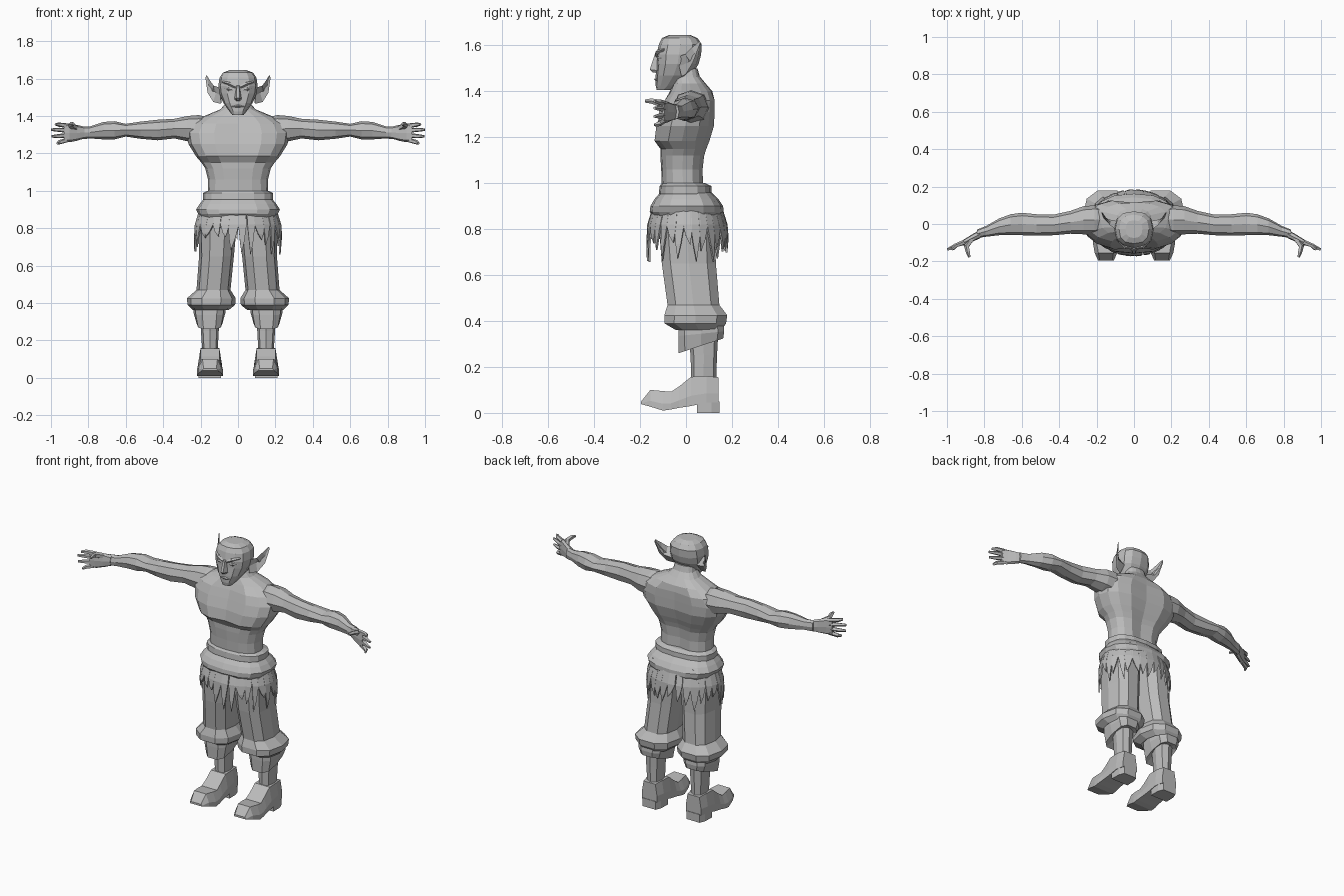
import bpy, bmesh, math, random
from mathutils import Vector

random.seed(4)
grey = bpy.data.materials.new("plain_grey")
grey.diffuse_color = (0.5, 0.5, 0.5, 1)


def add_object(name, bm, mirror=False):
    bmesh.ops.recalc_face_normals(bm, faces=bm.faces)
    me = bpy.data.meshes.new(name)
    bm.to_mesh(me)
    bm.free()
    me.materials.append(grey)
    ob = bpy.data.objects.new(name, me)
    bpy.context.collection.objects.link(ob)
    if mirror:
        m = ob.modifiers.new("mirror", 'MIRROR')
        m.use_mirror_merge = False
    return ob


def loft(name, rings, mirror=False):
    """Skin a list of point rings and cap both ends."""
    bm = bmesh.new()
    vs = [[bm.verts.new(p) for p in r] for r in rings]
    n = len(vs[0])
    for a, b in zip(vs, vs[1:]):
        for i in range(n):
            j = (i + 1) % n
            bm.faces.new((a[i], a[j], b[j], b[i]))
    bm.faces.new(vs[0])
    bm.faces.new(vs[-1])
    return add_object(name, bm, mirror)


def oval(u0, u1, v0, v1, n, power=2.5):
    """Rounded-box outline filling the given ranges."""
    out = []
    for i in range(n):
        a = 2 * math.pi * i / n
        c, s = math.cos(a), math.sin(a)
        u = math.copysign(abs(c) ** (2 / power), c)
        v = math.copysign(abs(s) ** (2 / power), s)
        out.append(((u0 + u1) / 2 + u * (u1 - u0) / 2, (v0 + v1) / 2 + v * (v1 - v0) / 2))
    return out


def upright(name, rows, n, mirror=False, power=2.5, tilt=None):
    """Rows are z, x0, x1, y0, y1; tilt lists a z slope along y per row."""
    rings = []
    for k, (z, x0, x1, y0, y1) in enumerate(rows):
        t = tilt[k] if tilt else 0
        rings.append([(x, y, z + t * (y - (y0 + y1) / 2)) for x, y in oval(x0, x1, y0, y1, n, power)])
    return loft(name, rings, mirror)


def sym(rows):
    return [(z, -w, w, y0, y1) for z, w, y0, y1 in rows]


def limb(name, pts, mirror=True, n=6):
    """Tapered rod through points (x, y, z, radius)."""
    rings = []
    for k, p in enumerate(pts):
        d = Vector(pts[min(k + 1, len(pts) - 1)][:3]) - Vector(pts[max(k - 1, 0)][:3])
        q = d.to_track_quat('Z', 'Y')
        rings.append([Vector(p[:3]) + q @ Vector((p[3] * math.cos(i * math.tau / n),
                      p[3] * math.sin(i * math.tau / n), 0)) for i in range(n)])
    return loft(name, rings, mirror)


# Torso with chest step, breastbone groove and spine groove
torso = upright("torso", sym([
    (0.97, .162, -.105, .08), (1.06, .16, -.108, .078), (1.12, .175, -.112, .085),
    (1.15, .195, -.112, .095), (1.185, .225, -.145, .11), (1.25, .265, -.137, .13),
    (1.31, .275, -.118, .132), (1.36, .25, -.10, .132), (1.40, .18, -.07, .115),
    (1.435, .095, -.055, .085), (1.465, .068, -.05, .06), (1.50, .06, -.045, .05)]), 16)
for v in torso.data.vertices:
    if abs(v.co.x) < .01 and v.co.z < 1.39:
        if v.co.y > 0:
            v.co.y -= .018
        elif v.co.z > 1.17:
            v.co.y += .022

# Head
upright("head", sym([
    (1.405, .03, -.127, -.07), (1.425, .045, -.132, -.03), (1.47, .078, -.132, .025),
    (1.52, .1, -.128, .055), (1.56, .105, -.128, .066), (1.605, .099, -.118, .068),
    (1.632, .08, -.105, .05), (1.645, .045, -.075, .02)]), 12)

# Nose, brows, eyes, lips
loft("nose", [[(-.008, -.12, 1.565), (.008, -.12, 1.565), (.006, -.136, 1.56), (-.006, -.136, 1.56)],
              [(-.016, -.12, 1.52), (.016, -.12, 1.52), (.008, -.15, 1.52), (-.008, -.15, 1.52)],
              [(-.022, -.12, 1.49), (.022, -.12, 1.49), (.008, -.158, 1.495), (-.008, -.158, 1.495)],
              [(-.012, -.12, 1.48), (.012, -.12, 1.48), (.006, -.145, 1.482), (-.006, -.145, 1.482)]])
limb("brow", [(.012, -.128, 1.555, .008), (.045, -.124, 1.572, .010), (.082, -.095, 1.582, .005)], n=4)
limb("eye", [(.028, -.121, 1.54, .004), (.046, -.117, 1.543, .011), (.07, -.104, 1.546, .004)])
limb("lips", [(-.035, -.122, 1.45, .004), (0, -.132, 1.453, .008), (.035, -.122, 1.45, .004)], False, 4)

# Pointed ears: outer rim, cup, lower edge, back
loft("ear", [
    [(.09, -.035, 1.55), (.095, -.03, 1.51), (.09, -.02, 1.465), (.085, .015, 1.51)],
    [(.13, -.005, 1.562), (.118, .008, 1.525), (.132, .0, 1.475), (.138, .025, 1.52)],
    [(.15, .025, 1.59), (.147, .03, 1.56), (.163, .03, 1.525), (.16, .042, 1.56)],
    [(.167, .058, 1.618), (.167, .06, 1.61), (.174, .06, 1.605), (.17, .063, 1.612)]], True)

# Arms, rows are x, y0, y1, z0, z1
arm = [(.15, -.04, .09, 1.29, 1.39), (.21, -.055, .10, 1.255, 1.405), (.27, -.055, .095, 1.265, 1.40),
       (.34, -.052, .07, 1.28, 1.385), (.43, -.06, .05, 1.27, 1.38), (.52, -.062, .052, 1.278, 1.37),
       (.60, -.06, .06, 1.29, 1.358), (.66, -.06, .052, 1.275, 1.372), (.72, -.06, .03, 1.275, 1.368),
       (.79, -.068, -.01, 1.28, 1.345), (.84, -.075, -.03, 1.275, 1.345)]
loft("arm", [[(x, y, z) for y, z in oval(y0, y1, z0, z1, 8, 2.3)] for x, y0, y1, z0, z1 in arm], True)

# Hands with four fingers and a thumb
loft("palm", [[(x, y, z) for y, z in oval(y0, y1, z0, z1, 8, 3)] for x, y0, y1, z0, z1 in
              [(.82, -.075, -.03, 1.28, 1.342), (.86, -.093, -.052, 1.268, 1.352),
               (.90, -.112, -.077, 1.26, 1.36), (.93, -.118, -.094, 1.262, 1.355)]], True)
for k, (z, dz, tip) in enumerate([(1.348, .008, .975), (1.323, .004, .998), (1.297, -.006, .995), (1.272, -.018, .965)]):
    limb("finger_%d" % (k + 1), [(.91, -.098, z, .013), (.955, -.117, z + dz * .7, .012),
                                 (tip, -.137, z + dz, .007)], n=5)
limb("thumb", [(.865, -.075, 1.335, .016), (.895, -.12, 1.35, .015), (.887, -.15, 1.358, .012),
               (.88, -.178, 1.358, .007)], n=5)

# Waistband and sash
upright("waistband", sym([(.945, .18, -.113, .105), (.955, .186, -.118, .112), (.988, .186, -.115, .11),
                          (1.0, .165, -.105, .085)]), 16)
upright("sash", sym([(.85, .2, -.14, .15), (.875, .213, -.158, .163), (.90, .224, -.155, .162),
                     (.93, .205, -.138, .142), (.962, .178, -.11, .11)]), 16)

# Ragged strips hanging around the hips
bm = bmesh.new()
count = 30
for i in range(count):
    a = math.tau * (i + .5) / count - math.pi / 2
    w = random.uniform(.08, .13)
    low = random.uniform(.65, .76)
    lean = random.uniform(-.05, .05)

    def at(ang, grow, z):
        return bm.verts.new(((.212 + grow) * math.cos(ang), .006 + (.155 + grow) * math.sin(ang), z))
    left = [at(a - w, 0, .885), at(a - w * 1.05, .02, .82), at(a - w * .55 + lean, .024, (low + .8) / 2)]
    right = [at(a + w, 0, .885), at(a + w * 1.05, .02, .82), at(a + w * .55 + lean, .024, (low + .8) / 2)]
    tip = at(a + lean * 2, .022, low)
    for k in range(2):
        bm.faces.new((left[k], right[k], right[k + 1], left[k + 1]))
    bm.faces.new((left[2], right[2], tip))
strips = add_object("ragged_strips", bm)
strips.modifiers.new("thickness", 'SOLIDIFY').thickness = .008

# Baggy trouser legs with flared hems
upright("trouser_leg", [
    (.92, 0, .2, -.12, .13), (.80, .008, .212, -.122, .13), (.65, .022, .208, -.11, .135),
    (.47, .04, .222, -.085, .15), (.425, .012, .273, -.10, .185), (.39, .015, .27, -.10, .18),
    (.362, .05, .24, -.05, .16), (.40, .09, .2, 0, .12)], 10, True)

# Under-cuffs, lower at the front
upright("under_cuff", [(.41, .065, .238, -.035, .165), (.345, .068, .237, -.037, .17),
                       (.292, .083, .222, -.035, .165), (.31, .1, .2, .02, .13)],
        10, True, 3, [0, .1, .33, .3])

# Shins
upright("shin", [(.34, .097, .203, .01, .14), (.25, .103, .198, .02, .135), (.16, .108, .192, .022, .132),
                 (.10, .105, .195, .02, .135)], 8, True)

# Shoes, rows are y, bottom half width, top half width, z0, z1
shoe = [(.142, .052, .04, .045, .155), (.09, .062, .05, .045, .16), (.022, .064, .05, .03, .157),
        (-.03, .066, .05, .022, .115), (-.065, .07, .052, .015, .092), (-.10, .07, .05, .01, .095),
        (-.155, .06, .04, .027, .10), (-.195, .042, .034, .038, .05)]
loft("shoe", [[(.15 - b, y, z0), (.15 + b, y, z0), (.15 + b, y, z0 + (z1 - z0) * .35), (.15 + t, y, z1),
               (.15 - t, y, z1), (.15 - b, y, z0 + (z1 - z0) * .35)] for y, b, t, z0, z1 in shoe], True)
loft("heel", [[(.09, .047, z), (.21, .047, z), (.208, .11, z), (.195, .145, z), (.105, .145, z), (.092, .11, z)]
              for z in (0, .05)], True)
